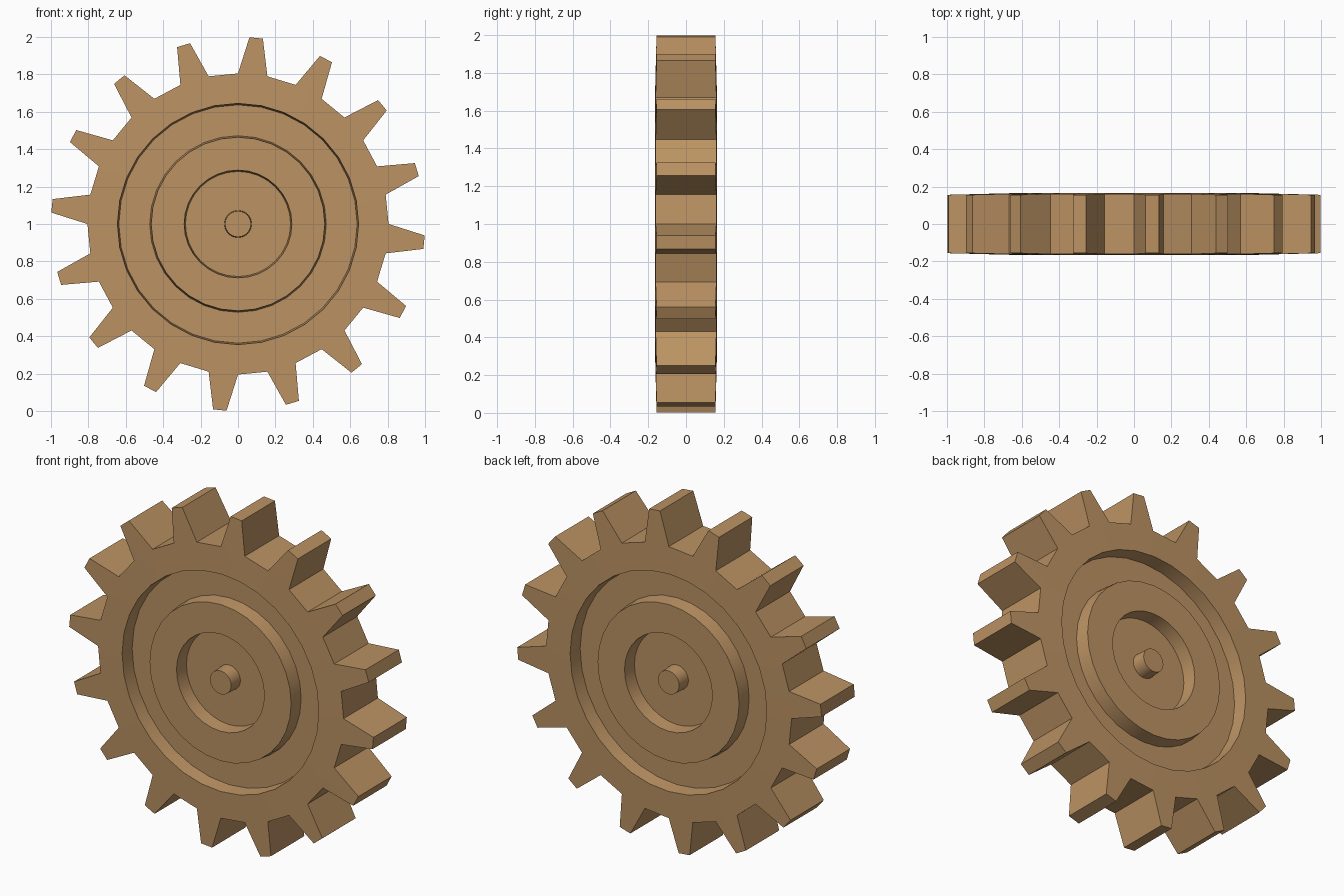
import bpy, bmesh, math

if "Cube" in bpy.data.objects:
    bpy.data.objects.remove(bpy.data.objects["Cube"])

TEETH = 16
SEG = TEETH * 2
STEP = 2 * math.pi / SEG

tan = bpy.data.materials.new("tan wood")
tan.diffuse_color = (0.50, 0.29, 0.125, 1)
tan.use_nodes = True
tan.node_tree.nodes["Principled BSDF"].inputs["Base Color"].default_value = tan.diffuse_color

bm = bmesh.new()


def point(r, y, a):
    return bm.verts.new((r * math.cos(a), y, 1 + r * math.sin(a)))


def ring(r, y):
    return [point(r, y, i * STEP) for i in range(SEG)]


# face profile from the tooth roots inward: rim, groove, hub ring, dish, pin
PROFILE = [(0.805, 0.161), (0.645, 0.165), (0.637, 0.082), (0.472, 0.082),
           (0.464, 0.165), (0.288, 0.165), (0.281, 0.082), (0.073, 0.082),
           (0.069, 0.163)]

roots, tips = [], []
for side in (-1, 1):
    rings = [ring(r, y * side) for r, y in PROFILE]
    for a, b in zip(rings, rings[1:]):
        for i in range(SEG):
            j = (i + 1) % SEG
            bm.faces.new((a[i], a[j], b[j], b[i]))
    bm.faces.new(rings[-1])
    roots.append(rings[0])
    # tooth tips sit between every second pair of root points
    tips.append([(point(1.0, 0.156 * side, (2 * t + 1) * STEP + math.radians(3.6)),
                  point(1.0, 0.156 * side, (2 * t + 1) * STEP + math.radians(7.75)))
                 for t in range(TEETH)])

# teeth and valleys joining the two faces
for t in range(TEETH):
    i, j, k = 2 * t, 2 * t + 1, (2 * t + 2) % SEG
    bm.faces.new((roots[0][i], roots[0][j], roots[1][j], roots[1][i]))
    loops = [(roots[s][j], tips[s][t][0], tips[s][t][1], roots[s][k]) for s in (0, 1)]
    for loop in loops:
        bm.faces.new(loop)
    for n in range(3):
        bm.faces.new((loops[0][n], loops[0][n + 1], loops[1][n + 1], loops[1][n]))

bmesh.ops.recalc_face_normals(bm, faces=bm.faces[:])
mesh = bpy.data.meshes.new("gear_wheel")
bm.to_mesh(mesh)
bm.free()
mesh.materials.append(tan)
gear = bpy.data.objects.new("gear_wheel", mesh)
bpy.context.collection.objects.link(gear)
bpy.context.view_layer.objects.active = gear
gear.select_set(True)
bpy.ops.object.shade_smooth_by_angle(angle=math.radians(30))
